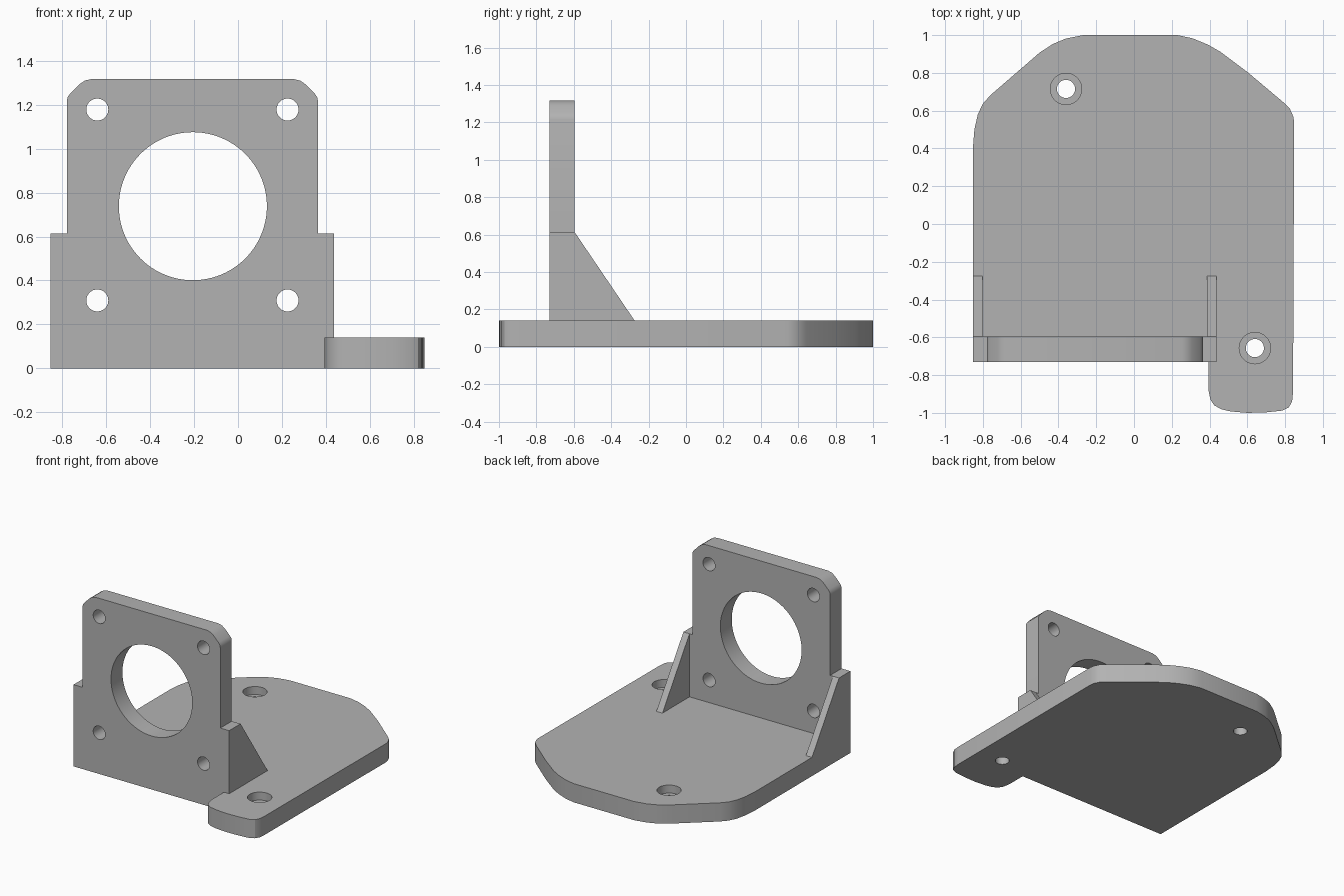
import bpy, bmesh, math
from mathutils import Matrix, Vector

cube = bpy.data.objects.get("Cube")
if cube:
    bpy.data.objects.remove(cube, do_unlink=True)

grey = bpy.data.materials.new("plain grey")
grey.use_nodes = True
colour = (0.45, 0.45, 0.45, 1)
grey.diffuse_color = colour
grey.node_tree.nodes["Principled BSDF"].inputs["Base Color"].default_value = colour

MID = -0.2075               # centre line of the upright wall
FRONT, BACK = -0.73, -0.595  # wall faces
BASE_TOP = 0.14


def make_object(name, bm):
    bmesh.ops.recalc_face_normals(bm, faces=bm.faces)
    mesh = bpy.data.meshes.new(name)
    bm.to_mesh(mesh)
    bm.free()
    mesh.materials.append(grey)
    obj = bpy.data.objects.new(name, mesh)
    bpy.context.collection.objects.link(obj)
    return obj


def prism(name, points, place, start, end):
    """Extrude a 2D profile; place(u, v, depth) gives the 3D point."""
    bm = bmesh.new()
    face = bm.faces.new([bm.verts.new(place(u, v, start)) for u, v in points])
    shift = Vector(place(0, 0, end)) - Vector(place(0, 0, start))
    new = bmesh.ops.extrude_face_region(bm, geom=[face])["geom"]
    bmesh.ops.translate(bm, vec=shift, verts=[v for v in new if isinstance(v, bmesh.types.BMVert)])
    return make_object(name, bm)


def cylinder(name, centre, radius, depth, along_y=False, sides=48):
    bm = bmesh.new()
    turn = Matrix.Rotation(math.pi / 2, 4, "X") if along_y else Matrix()
    bmesh.ops.create_cone(bm, cap_ends=True, segments=sides, radius1=radius, radius2=radius,
                          depth=depth, matrix=Matrix.Translation(centre) @ turn)
    return make_object(name, bm)


def combine(target, other, operation):
    mod = target.modifiers.new(operation.lower(), "BOOLEAN")
    mod.operation, mod.solver, mod.object = operation, "EXACT", other
    bpy.context.view_layer.objects.active = target
    bpy.ops.object.modifier_apply(modifier=mod.name)
    bpy.data.objects.remove(other, do_unlink=True)


# Base plate with a rounded back and a front tab
outline = [(-0.853, FRONT), (0.394, FRONT), (0.394, -0.88), (0.405, -0.93), (0.425, -0.96),
           (0.46, -0.98), (0.51, -0.992), (0.6, -1), (0.7, -0.997), (0.785, -0.988),
           (0.82, -0.97), (0.837, -0.94), (0.842, -0.89), (0.848, 0.54), (0.843, 0.57),
           (0.825, 0.61), (0.79, 0.645), (0.6, 0.805), (0.46, 0.91), (0.39, 0.95),
           (0.31, 0.983), (0.23, 1), (-0.27, 1), (-0.36, 0.982), (-0.43, 0.953),
           (-0.5, 0.907), (-0.76, 0.682), (-0.8, 0.637), (-0.827, 0.58), (-0.845, 0.5),
           (-0.853, 0.4)]
bracket = prism("mounting_bracket", outline, lambda u, v, d: (u, v, d), 0, BASE_TOP)

# Upright wall: half profile mirrored about its centre line
half = [(0.6455, 0), (0.6455, 0.613), (0.572, 0.613), (0.572, 1.215), (0.568, 1.235),
        (0.557, 1.25), (0.515, 1.293), (0.49, 1.31), (0.46, 1.317)]
profile = [(MID + u, v) for u, v in half] + [(MID - u, v) for u, v in reversed(half)]
wall = prism("upright_wall", profile, lambda u, v, d: (u, d, v), FRONT, BACK)
combine(bracket, wall, "UNION")

# Side gussets, sunk into the wall and base
gusset = [(-0.65, 0.07), (-0.227, 0.07), (BACK, 0.613), (-0.65, 0.613)]
for side in (-1, 1):
    rib = prism("gusset", gusset, lambda u, v, d: (d, u, v),
                MID + side * 0.595, MID + side * 0.6455)
    combine(bracket, rib, "UNION")

# Large round opening and four bolt holes in the wall
combine(bracket, cylinder("opening_cutter", (MID + 0.002, -0.66, 0.738), 0.337, 0.4, True, 96),
        "DIFFERENCE")
for side in (-1, 1):
    for z in (0.309, 1.178):
        bolt = cylinder("bolt_cutter", (MID + side * 0.433, -0.66, z), 0.05, 0.4, True)
        combine(bracket, bolt, "DIFFERENCE")

# Counterbored screw holes in the base
for x, y in ((-0.36, 0.715), (0.64, -0.657)):
    combine(bracket, cylinder("screw_cutter", (x, y, 0.07), 0.048, 0.5), "DIFFERENCE")
    combine(bracket, cylinder("counterbore_cutter", (x, y, 0.18), 0.083, 0.2), "DIFFERENCE")

# Smooth the curved walls and keep the edges crisp
bpy.ops.object.select_all(action="DESELECT")
bracket.select_set(True)
bpy.context.view_layer.objects.active = bracket
bpy.ops.object.shade_smooth_by_angle(angle=math.radians(30))
